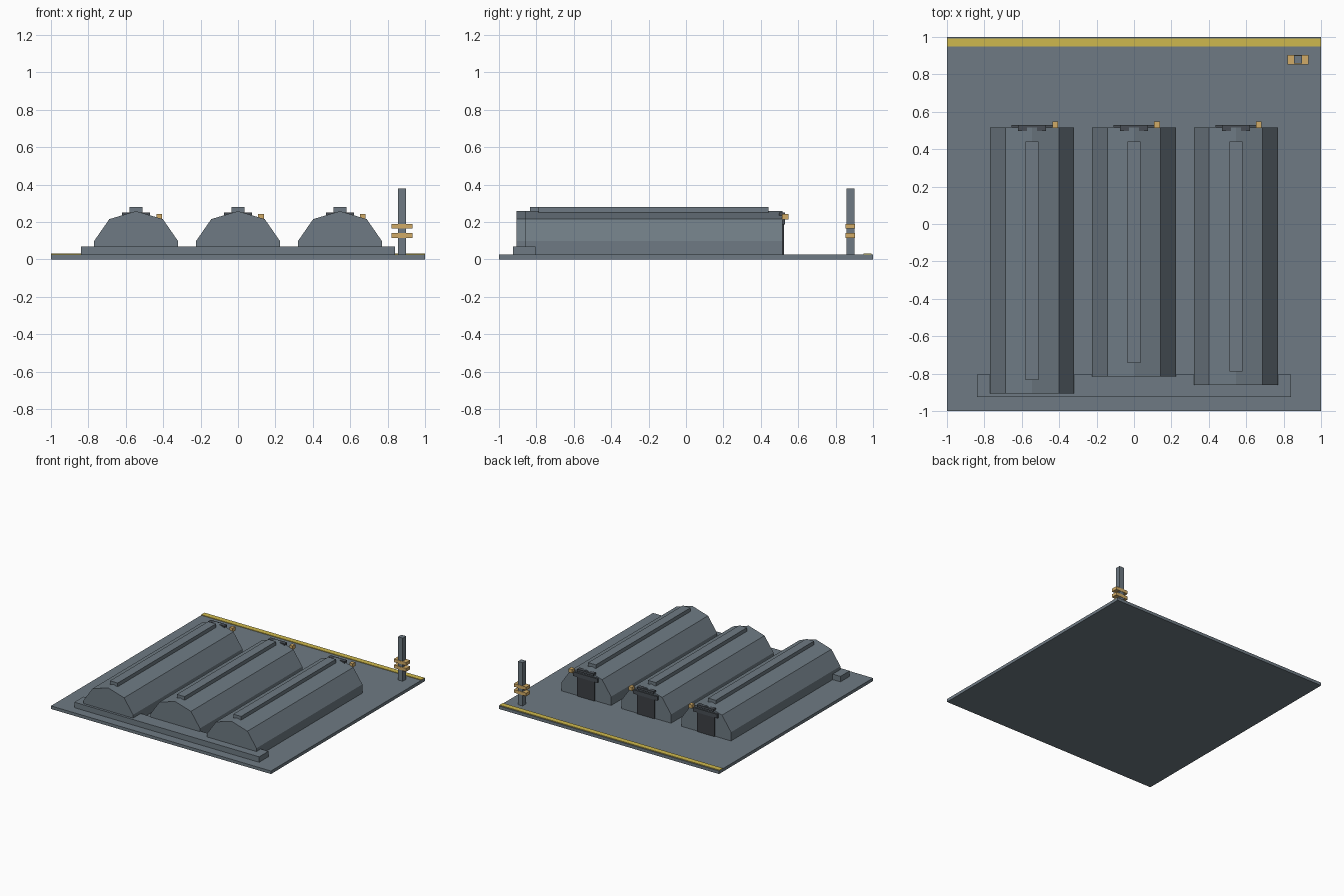
import bpy
import bmesh

if "Cube" in bpy.data.objects:
    bpy.data.objects.remove(bpy.data.objects["Cube"])


def material(name, rgb):
    m = bpy.data.materials.new(name)
    m.diffuse_color = (*rgb, 1)
    m.use_nodes = True
    m.node_tree.nodes["Principled BSDF"].inputs["Base Color"].default_value = m.diffuse_color
    return m


STEEL = material("blue grey", (0.156, 0.195, 0.227))
TRIM = material("dark grey", (0.065, 0.076, 0.089))
DOOR = material("charcoal", (0.046, 0.052, 0.060))
YELLOW = material("yellow", (0.62, 0.48, 0.075))
AMBER = material("amber", (0.64, 0.41, 0.135))


def prism(name, profile, y0, y1, mat, cx=0):
    """Extrude an x-z profile along y."""
    bm = bmesh.new()
    face = bm.faces.new([bm.verts.new((cx + x, y0, z)) for x, z in profile])
    new = bmesh.ops.extrude_face_region(bm, geom=[face])["geom"]
    bmesh.ops.translate(bm, vec=(0, y1 - y0, 0),
                        verts=[g for g in new if isinstance(g, bmesh.types.BMVert)])
    bmesh.ops.recalc_face_normals(bm, faces=bm.faces)
    mesh = bpy.data.meshes.new(name)
    bm.to_mesh(mesh)
    bm.free()
    mesh.materials.append(mat)
    obj = bpy.data.objects.new(name, mesh)
    bpy.context.collection.objects.link(obj)
    return obj


def box(name, x0, x1, y0, y1, z0, z1, mat, cx=0):
    return prism(name, [(x0, z0), (x1, z0), (x1, z1), (x0, z1)], y0, y1, mat, cx)


# Ground slab, edge stripe and front loading kerb
box("base_slab", -1, 1, -1, 1, 0, 0.025, STEEL)
box("edge_stripe", -1, 1, 0.95, 0.993, 0.025, 0.03, YELLOW)
box("front_kerb", -0.84, 0.84, -0.925, -0.805, 0.025, 0.07, STEEL)

# Three sheds: half profile mirrored about the ridge
half = [(0.225, 0.025), (0.225, 0.097), (0.143, 0.215)]
shed_profile = half + [(0, 0.258)] + [(-x, z) for x, z in reversed(half)]
BACK = 0.515

for label, cx, front in (("left", -0.545, -0.905),
                         ("middle", 0.0, -0.815),
                         ("right", 0.545, -0.86)):
    prism(label + "_shed", shed_profile, front, BACK, STEEL, cx)
    box(label + "_ridge_vent", -0.035, 0.035, front + 0.072, 0.442, 0.25, 0.28, STEEL, cx)
    # Door end: panel, lintel, canopy and warning lamp
    box(label + "_door", -0.08, 0.08, BACK - 0.01, 0.524, 0.025, 0.19, DOOR, cx)
    box(label + "_lintel", -0.11, 0.11, BACK - 0.01, 0.53, 0.185, 0.218, TRIM, cx)
    box(label + "_canopy", -0.075, 0.075, 0.497, 0.53, 0.232, 0.25, TRIM, cx)
    box(label + "_lamp", 0.108, 0.138, BACK - 0.002, 0.547, 0.213, 0.243, AMBER, cx)

# Corner mast with two amber bands
box("mast", 0.855, 0.897, 0.857, 0.9, 0.025, 0.38, STEEL)
for name, z in (("lower_band", 0.115), ("upper_band", 0.164)):
    box(name, 0.82, 0.932, 0.853, 0.903, z, z + 0.026, AMBER)
